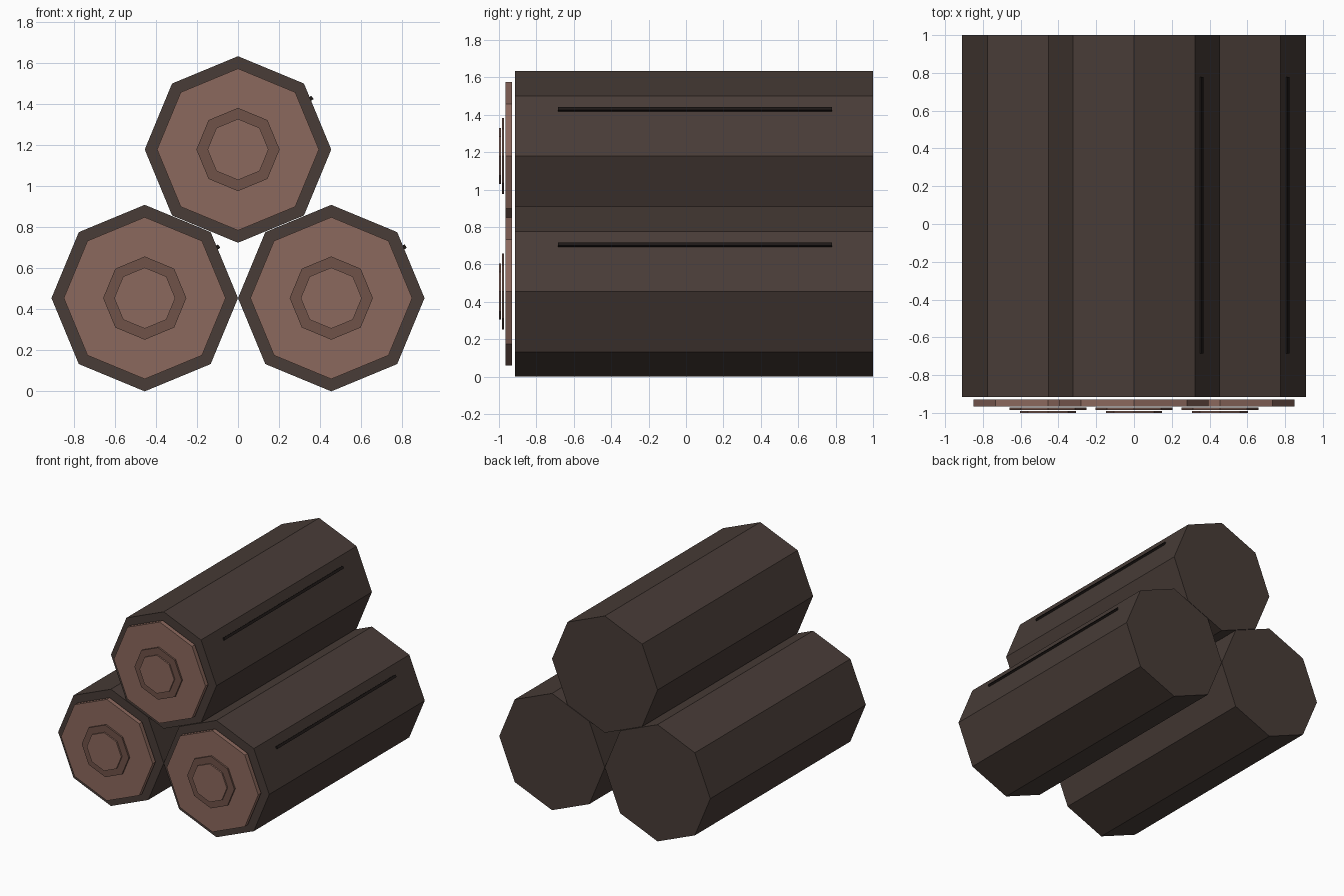
import bpy
from math import radians, cos, sin, pi

if "Cube" in bpy.data.objects:
    bpy.data.objects.remove(bpy.data.objects["Cube"])


def material(name, rgb):
    m = bpy.data.materials.new(name)
    m.diffuse_color = (*rgb, 1)
    m.use_nodes = True
    m.node_tree.nodes["Principled BSDF"].inputs["Base Color"].default_value = m.diffuse_color
    return m


BARK = material("bark", (0.065, 0.045, 0.038))
WOOD = material("cut_wood", (0.26, 0.14, 0.11))
RING = material("growth_ring", (0.16, 0.085, 0.066))
DARK = material("crack", (0.012, 0.009, 0.008))


def octagon(name, x, z, radius, y0, y1, mat):
    # eight-sided prism lying along y, corners pointing straight up and sideways
    bpy.ops.mesh.primitive_cylinder_add(
        vertices=8, radius=radius, depth=y1 - y0,
        location=(x, (y0 + y1) / 2, z), rotation=(pi / 2, 0, 0))
    ob = bpy.context.object
    ob.name = name
    ob.data.materials.append(mat)


def crack(name, x, z):
    # thin strip set into the upper right bark face
    a = radians(35)
    bpy.ops.mesh.primitive_cube_add(
        size=1, location=(x + 0.433 * cos(a), 0.047, z + 0.433 * sin(a)),
        rotation=(0, -a, 0))
    ob = bpy.context.object
    ob.name = name
    ob.scale = (0.02, 1.465, 0.02)
    ob.data.materials.append(DARK)


# stack of three logs: two below, one on top
for label, x, z in (("left", -0.455, 0.455), ("right", 0.455, 0.455), ("top", 0, 1.18)):
    octagon(label + "_log", x, z, 0.455, -0.915, 1.0, BARK)
    octagon(label + "_cut_face", x, z, 0.395, -0.965, -0.93, WOOD)
    octagon(label + "_outer_ring", x, z, 0.203, -0.985, -0.972, RING)
    octagon(label + "_heartwood", x, z, 0.149, -1.0, -0.989, WOOD)
    crack(label + "_crack", x, z)
